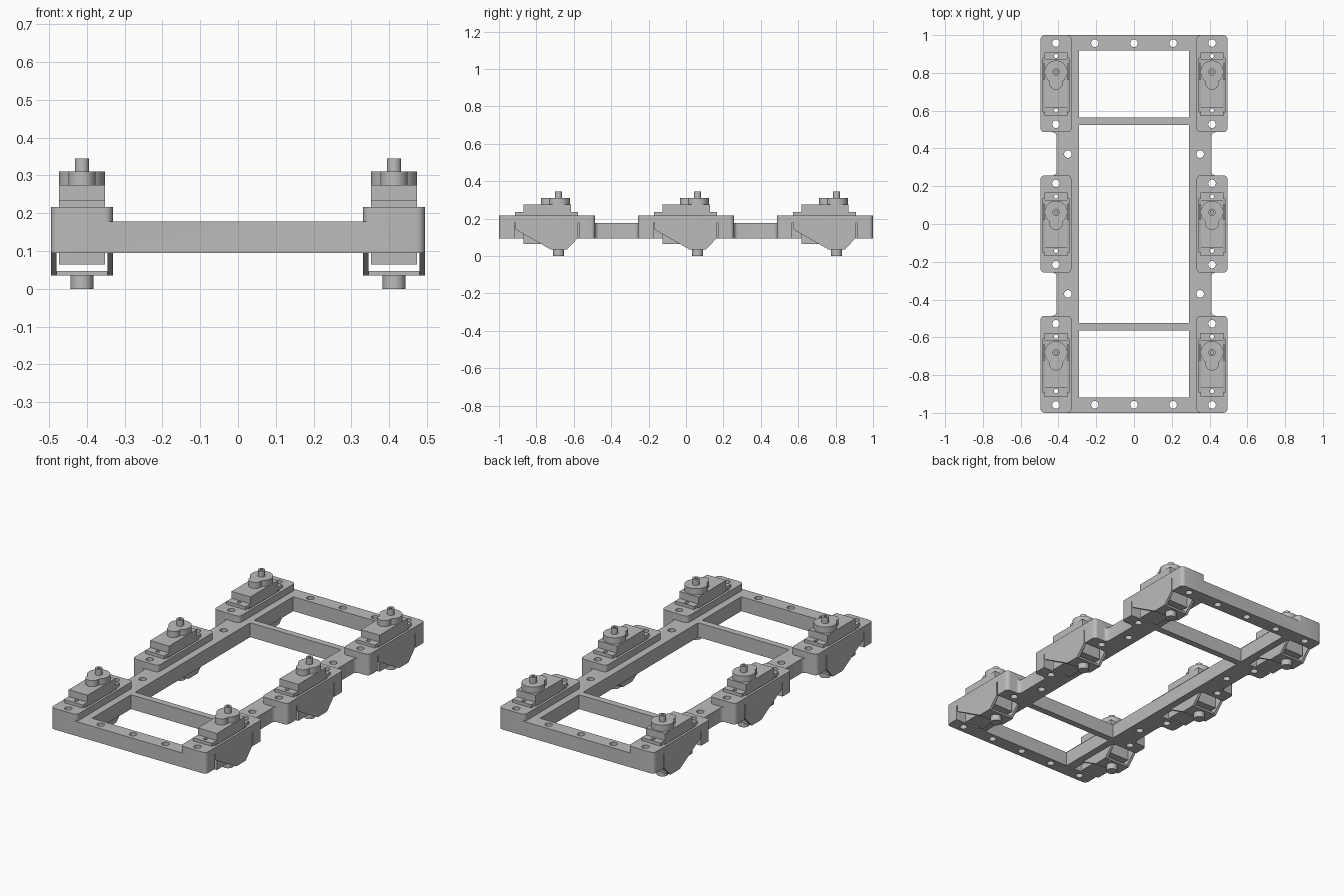
import bpy, bmesh, math
from mathutils import Matrix

if "Cube" in bpy.data.objects:
    bpy.data.objects.remove(bpy.data.objects["Cube"])

grey = bpy.data.materials.new("plain grey")
grey.use_nodes = True
colour = (0.5, 0.5, 0.5, 1)
grey.diffuse_color = colour
grey.node_tree.nodes["Principled BSDF"].inputs["Base Color"].default_value = colour


def finish(name, bm):
    bmesh.ops.recalc_face_normals(bm, faces=bm.faces)
    mesh = bpy.data.meshes.new(name)
    bm.to_mesh(mesh)
    bm.free()
    mesh.materials.append(grey)
    ob = bpy.data.objects.new(name, mesh)
    bpy.context.collection.objects.link(ob)
    return ob


def box(name, x0, x1, y0, y1, z0, z1, corner=0):
    bm = bmesh.new()
    m = Matrix.Translation(((x0 + x1) / 2, (y0 + y1) / 2, (z0 + z1) / 2))
    m = m @ Matrix.Diagonal((abs(x1 - x0), y1 - y0, z1 - z0, 1))
    bmesh.ops.create_cube(bm, size=1, matrix=m)
    if corner:
        upright = [e for e in bm.edges
                   if abs(e.verts[0].co.z - e.verts[1].co.z) > 0.01]
        bmesh.ops.bevel(bm, geom=upright, offset=corner, segments=5,
                        profile=0.5, affect='EDGES')
    return finish(name, bm)


def cylinder(name, x, y, r, z0, z1, sides=32):
    bm = bmesh.new()
    bmesh.ops.create_cone(bm, cap_ends=True, segments=sides, radius1=r, radius2=r,
                          depth=z1 - z0,
                          matrix=Matrix.Translation((x, y, (z0 + z1) / 2)))
    return finish(name, bm)


def prism(name, points, offset):
    bm = bmesh.new()
    face = bm.faces.new([bm.verts.new(p) for p in points])
    out = bmesh.ops.extrude_face_region(bm, geom=[face])
    verts = [g for g in out["geom"] if isinstance(g, bmesh.types.BMVert)]
    bmesh.ops.translate(bm, vec=offset, verts=verts)
    return finish(name, bm)


def combine(target, parts, operation):
    bpy.context.view_layer.objects.active = target
    for part in parts:
        part.hide_render = True
        mod = target.modifiers.new("combine", 'BOOLEAN')
        mod.operation, mod.solver, mod.object = operation, 'EXACT', part
        bpy.ops.object.modifier_apply(modifier=mod.name)
        bpy.data.objects.remove(part)


def smooth(ob):
    bpy.ops.object.select_all(action='DESELECT')
    ob.select_set(True)
    bpy.context.view_layer.objects.active = ob
    bpy.ops.object.shade_smooth_by_angle(angle=math.radians(30))


LOW, RAIL_TOP, DECK = 0.095, 0.178, 0.217
STATION, POD_HALF, AXLE = 0.743, 0.257, 0.062
stations = (-STATION, 0, STATION)
pod_x = 0.413

# Ladder frame: side rails, end bars and cross bars, with the pods fused on
frame = box("frame", 0.29, 0.41, -0.99, 0.99, LOW, RAIL_TOP)
adds = [box("rail", -0.41, -0.29, -0.99, 0.99, LOW, RAIL_TOP)]
cuts = []
for s in (-1, 1):
    adds.append(box("end_bar", -0.4, 0.4, *sorted((s * 0.918, s)), LOW, RAIL_TOP))
    y = s * 0.544
    adds.append(box("cross_bar", -0.3, 0.3, y - 0.019, y + 0.019, LOW, RAIL_TOP))
    for x in (-0.207, 0.207):
        cuts.append(cylinder("hole", x, s * 0.957, 0.02, 0, 0.4))
    cuts.append(cylinder("hole", 0, s * 0.957, 0.02, 0, 0.4))

for side in (-1, 1):
    cx = side * pod_x
    for y in (-0.37, 0.37):
        cuts.append(cylinder("hole", side * 0.35, y, 0.02, 0, 0.4))
    for cy in stations:
        adds.append(box("pod", cx - 0.082, cx + 0.082, cy - POD_HALF, cy + POD_HALF,
                        LOW, DECK, corner=0.022))
        # fillets where the pod meets the rail
        for e in (-1, 1):
            if abs(cy + e * POD_HALF) > 0.95:
                continue
            edge, r = cy + e * POD_HALF, 0.022
            arc = [(side * (0.41 + r - r * math.cos(a * math.pi / 10)),
                    edge + e * (r - r * math.sin(a * math.pi / 10)), LOW)
                   for a in range(6)]
            arc += [(side * 0.43, edge - e * 0.03, LOW), (side * 0.4, edge - e * 0.03, LOW),
                    (side * 0.4, edge + e * r, LOW)]
            adds.append(prism("fillet", arc, (0, 0, RAIL_TOP - LOW)))
        # motor cavity, open to the outside, and the slot through the deck
        xs = sorted((cx - side * 0.068, cx + side * 0.1))
        cuts.append(box("cavity", *xs, cy - 0.175, cy + 0.171, 0.05, 0.179))
        cuts.append(box("slot", cx - 0.068, cx + 0.068, cy - 0.15, cy + 0.135, 0.1, 0.3))
        for y in (cy - 0.215, cy + 0.215):
            cuts.append(cylinder("hole", cx, y, 0.02, 0, 0.4))
        for y in (cy - 0.142, cy + 0.146):
            cuts.append(cylinder("screw_hole", cx, y, 0.011, 0, 0.4))
combine(frame, adds, 'UNION')
combine(frame, cuts, 'DIFFERENCE')
smooth(frame)

# Side profile of the hanging bracket plates
bracket_profile = [(-0.169, 0.185), (-0.169, 0.143), (0.02, 0.035), (0.106, 0.035),
                   (0.165, 0.097), (0.165, 0.185)]

for side in (-1, 1):
    cx = side * pod_x
    for cy, place in zip(stations, ("front", "middle", "back")):
        tag = ("left_" if side > 0 else "right_") + place
        ay = cy + AXLE

        # Bracket: two plates, a floor and a stub axle below
        for x0, label in ((cx - 0.082, "a"), (cx + 0.067, "b")):
            prism(f"{tag}_bracket_plate_{label}",
                  [(x0, cy + y, z) for y, z in bracket_profile], (0.015, 0, 0))
        box(f"{tag}_bracket_floor", cx - 0.07, cx + 0.07, cy + 0.02, cy + 0.106, 0.035, 0.047)
        smooth(cylinder(f"{tag}_stub_axle", cx, ay, 0.03, 0, 0.037))

        # Servo motor body with its screw flange
        box(f"{tag}_motor_body", cx - 0.0605, cx + 0.0605, cy - 0.126, cy + 0.127, 0.064, 0.275)
        flange = box(f"{tag}_motor_flange", cx - 0.0605, cx + 0.0605,
                     cy - 0.17, cy + 0.166, DECK, 0.235)
        combine(flange, [cylinder("screw_hole", cx, y, 0.011, 0, 0.4)
                         for y in (cy - 0.142, cy + 0.146)], 'DIFFERENCE')
        smooth(flange)

        # Gear housing and hollow output shaft
        housing = cylinder(f"{tag}_gear_housing", cx, ay, 0.0605, 0.274, 0.31, 48)
        combine(housing, [cylinder("lobe", cx, ay - 0.058, 0.036, 0.274, 0.31)], 'UNION')
        smooth(housing)
        shaft = cylinder(f"{tag}_output_shaft", cx, ay, 0.019, 0.309, 0.345)
        combine(shaft, [cylinder("bore", cx, ay, 0.008, 0.32, 0.4)], 'DIFFERENCE')
        smooth(shaft)
